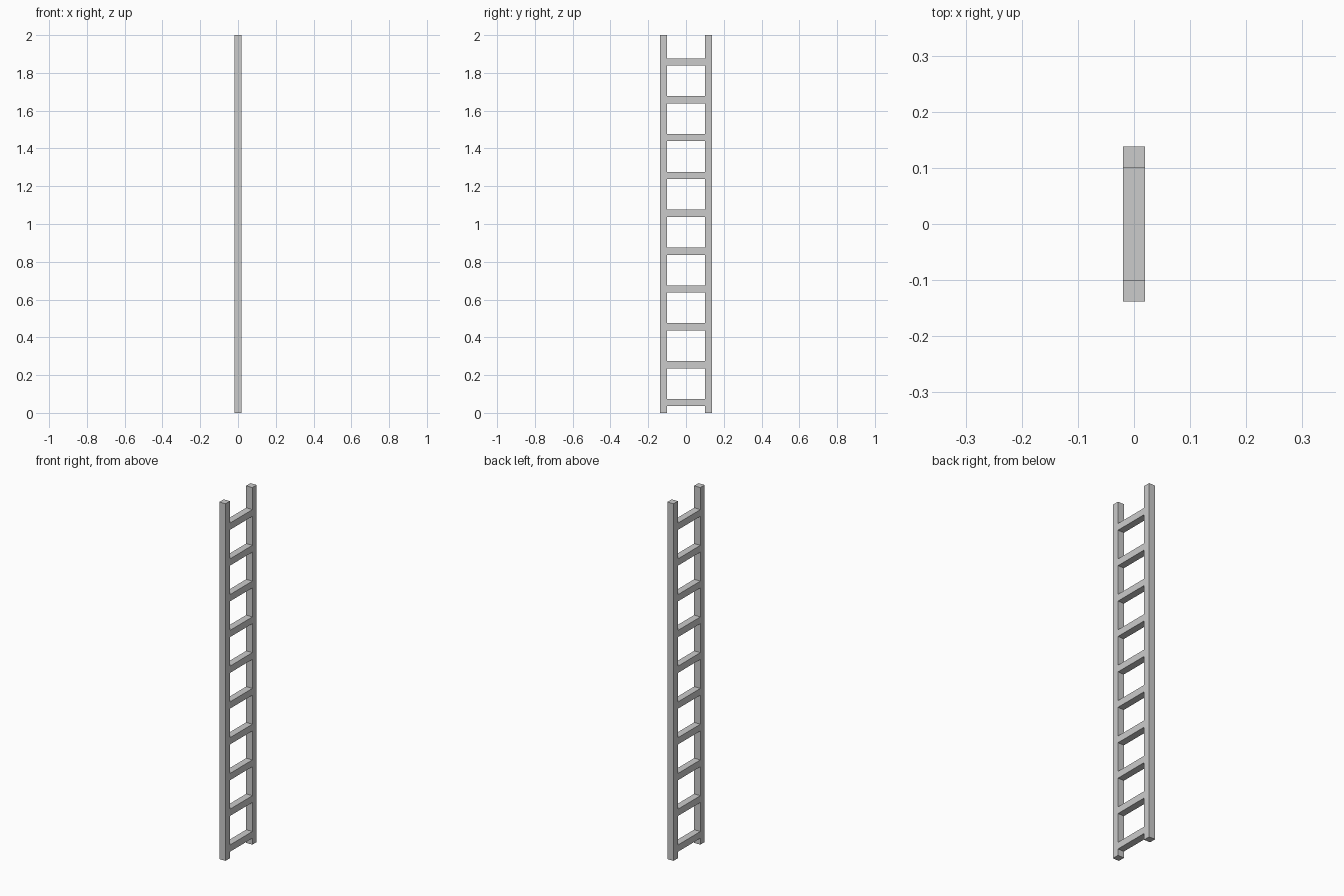
import bpy

if "Cube" in bpy.data.objects:
    bpy.data.objects.remove(bpy.data.objects["Cube"])

DEPTH = 0.0385      # thickness along x, shared by rails and rungs
INNER = 0.0995      # inner face of each rail
OUTER = 0.138       # outer face of each rail
HEIGHT = 2.0


def box(name, center, size):
    bpy.ops.mesh.primitive_cube_add(size=1, location=center)
    ob = bpy.context.object
    ob.name = name
    ob.scale = size
    bpy.ops.object.transform_apply(location=False, rotation=False, scale=True)
    return ob


# Two upright side rails
for side, name in ((-1, "left_rail"), (1, "right_rail")):
    box(name, (0, side * (INNER + OUTER) / 2, HEIGHT / 2),
        (DEPTH, OUTER - INNER, HEIGHT))

# Ten evenly spaced rungs, flush with the rails
for i in range(10):
    box(f"rung_{i + 1}", (0, 0, 0.055 + i * 0.2003), (DEPTH, 2 * INNER, 0.038))
